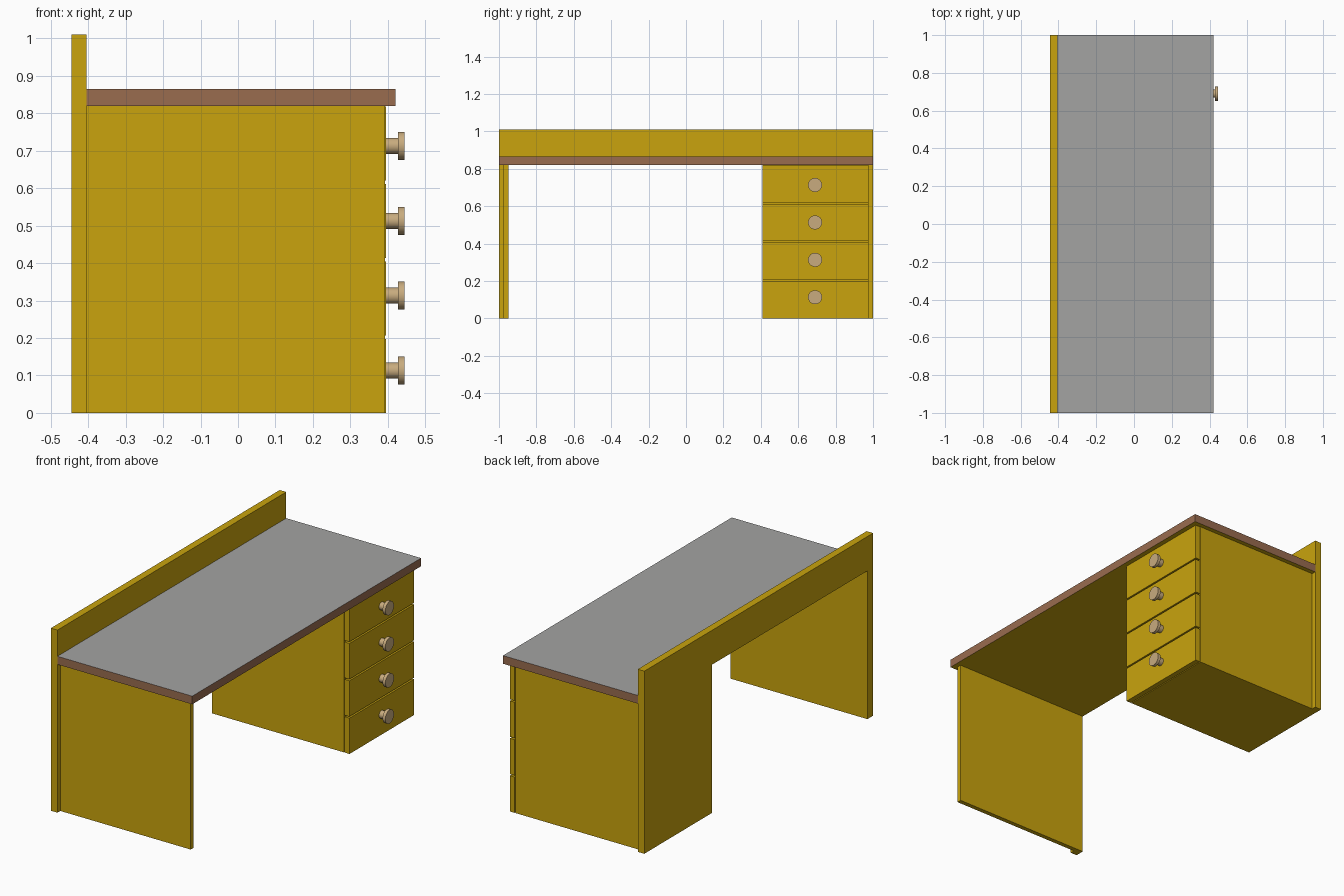
import bpy, bmesh, math

if "Cube" in bpy.data.objects:
    bpy.data.objects.remove(bpy.data.objects["Cube"])


def material(name, rgb):
    m = bpy.data.materials.new(name)
    m.diffuse_color = (*rgb, 1.0)
    m.use_nodes = True
    m.node_tree.nodes["Principled BSDF"].inputs["Base Color"].default_value = m.diffuse_color
    return m


gold = material("gold_paint", (0.585, 0.37, 0.004))
brown = material("brown_edge", (0.32, 0.15, 0.078))
grey = material("grey_surface", (0.37, 0.37, 0.365))
tan = material("tan_knob", (0.58, 0.41, 0.21))


def finish(name, bm, mats):
    bmesh.ops.recalc_face_normals(bm, faces=bm.faces[:])
    me = bpy.data.meshes.new(name)
    bm.to_mesh(me)
    bm.free()
    for m in mats:
        me.materials.append(m)
    ob = bpy.data.objects.new(name, me)
    bpy.context.collection.objects.link(ob)
    return ob


def box(name, x, y, z, *mats):
    bm = bmesh.new()
    bmesh.ops.create_cube(bm, size=1)
    for v in bm.verts:
        v.co = [lo + (c + 0.5) * (hi - lo) for c, (lo, hi) in zip(v.co, (x, y, z))]
    return finish(name, bm, mats)


# Desktop: grey on top, brown edges, gold underside
top = box("desktop", (-0.405, 0.42), (-1, 1), (0.82, 0.865), brown, grey, gold)
for p in top.data.polygons:
    if p.normal.z > 0.5:
        p.material_index = 1
    elif p.normal.z < -0.5:
        p.material_index = 2

# Back board: upside-down U running down behind both supports
bm = bmesh.new()
outline = [(-1, 0), (-0.95, 0), (-0.95, 0.82), (0.41, 0.82),
           (0.41, 0), (1, 0), (1, 1.01), (-1, 1.01)]
face = bm.faces.new([bm.verts.new((-0.445, y, z)) for y, z in outline])
ext = bmesh.ops.extrude_face_region(bm, geom=[face], use_keep_orig=True)
for v in [g for g in ext["geom"] if isinstance(g, bmesh.types.BMVert)]:
    v.co.x = -0.405
finish("back_board", bm, [gold])

# Supports
box("side_panel", (-0.405, 0.393), (-0.975, -0.95), (0, 0.82), gold)
box("drawer_cabinet", (-0.405, 0.361), (0.41, 0.975), (0, 0.82), gold)

# Drawers with turned knobs
KNOB = [(0.394, 0.0), (0.394, 0.0215), (0.428, 0.0215), (0.428, 0.0375), (0.445, 0.0375), (0.445, 0.0)]
SIDES = 32
for i in range(4):
    z0 = i * 0.2067
    box(f"drawer_front_{i + 1}", (0.366, 0.395), (0.41, 0.975), (z0, z0 + 0.198), gold)
    box(f"drawer_core_{i + 1}", (0.35, 0.37), (0.43, 0.955), (z0 + 0.02, z0 + 0.18), gold)
    bm = bmesh.new()
    zc = 0.113 + 0.2 * i
    rings = [[bm.verts.new((x, 0.69 + r * math.cos(a), zc + r * math.sin(a)))
              for a in (2 * math.pi * k / SIDES for k in range(SIDES))]
             for x, r in KNOB[1:-1]]
    for a, b in zip(rings, rings[1:]):
        for k in range(SIDES):
            j = (k + 1) % SIDES
            bm.faces.new((a[k], a[j], b[j], b[k]))
    bm.faces.new(rings[0])
    bm.faces.new(rings[-1])
    knob = finish(f"drawer_knob_{i + 1}", bm, [tan])
    bpy.ops.object.select_all(action='DESELECT')
    knob.select_set(True)
    bpy.context.view_layer.objects.active = knob
    bpy.ops.object.shade_smooth_by_angle(angle=math.radians(35))
